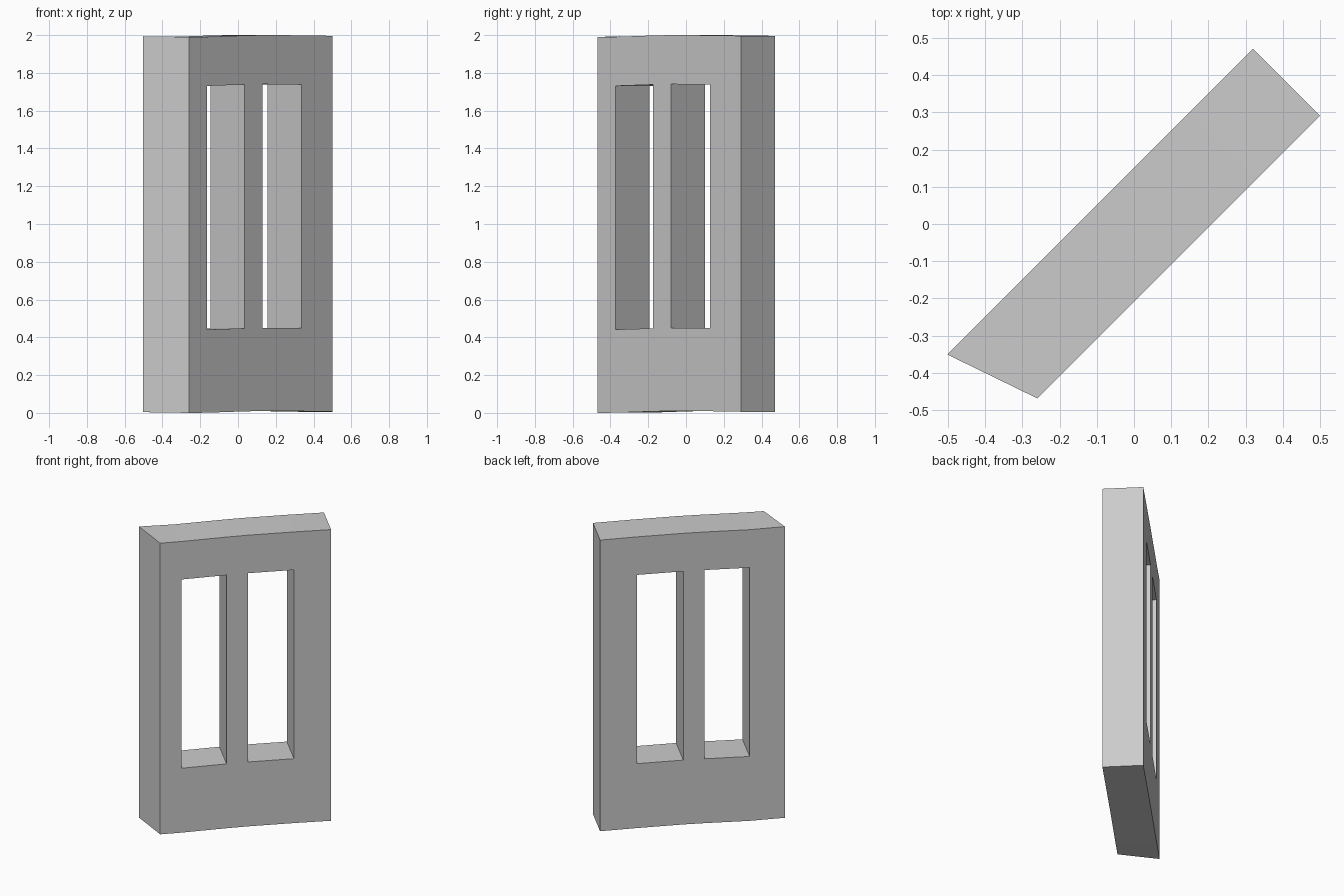
import bpy
import bmesh

# Remove the default cube only
cube = bpy.data.objects.get("Cube")
if cube:
    bpy.data.objects.remove(cube, do_unlink=True)

grey = bpy.data.materials.new("wall_grey")
grey.use_nodes = True
grey.diffuse_color = (0.6, 0.6, 0.6, 1)
grey.node_tree.nodes["Principled BSDF"].inputs["Base Color"].default_value = (0.6, 0.6, 0.6, 1)

# Column lines along the diagonal wall (x, slight vertical rise) and row heights
columns = [(-0.26, 0), (-0.165, 0.001), (0.035, 0.008), (0.13, 0.01), (0.335, 0.009), (0.5, 0.006)]
rows = [0, 0.44, 1.73, 1.99]
openings = {(1, 1), (3, 1)}
depth = 0.18

bm = bmesh.new()


def grid_point(i, j, back):
    x, rise = columns[i]
    y = x - 0.209
    if back:
        # The left end is mitred, so its back corner reaches further out
        shift = 0.062 if i == 0 else 0
        x, y = x - depth - shift, y + depth - shift
        if i == 0:
            rise = 0.004
    return bm.verts.new((x, y, rows[j] + rise))


front, back = ({(i, j): grid_point(i, j, side) for i in range(6) for j in range(4)}
               for side in (False, True))


def solid(i, j):
    return 0 <= i < 5 and 0 <= j < 3 and (i, j) not in openings


# Front and back cells, plus a connecting face wherever a cell borders open space
for i in range(5):
    for j in range(3):
        if not solid(i, j):
            continue
        loop = [(i, j), (i + 1, j), (i + 1, j + 1), (i, j + 1)]
        bm.faces.new([front[p] for p in loop])
        bm.faces.new([back[p] for p in reversed(loop)])
        neighbours = [(i, j - 1), (i + 1, j), (i, j + 1), (i - 1, j)]
        for k, cell in enumerate(neighbours):
            if not solid(*cell):
                a, b = loop[k], loop[(k + 1) % 4]
                bm.faces.new([front[b], front[a], back[a], back[b]])

bmesh.ops.recalc_face_normals(bm, faces=bm.faces)
mesh = bpy.data.meshes.new("window_wall")
bm.to_mesh(mesh)
bm.free()
mesh.materials.append(grey)
wall = bpy.data.objects.new("window_wall", mesh)
bpy.context.collection.objects.link(wall)
